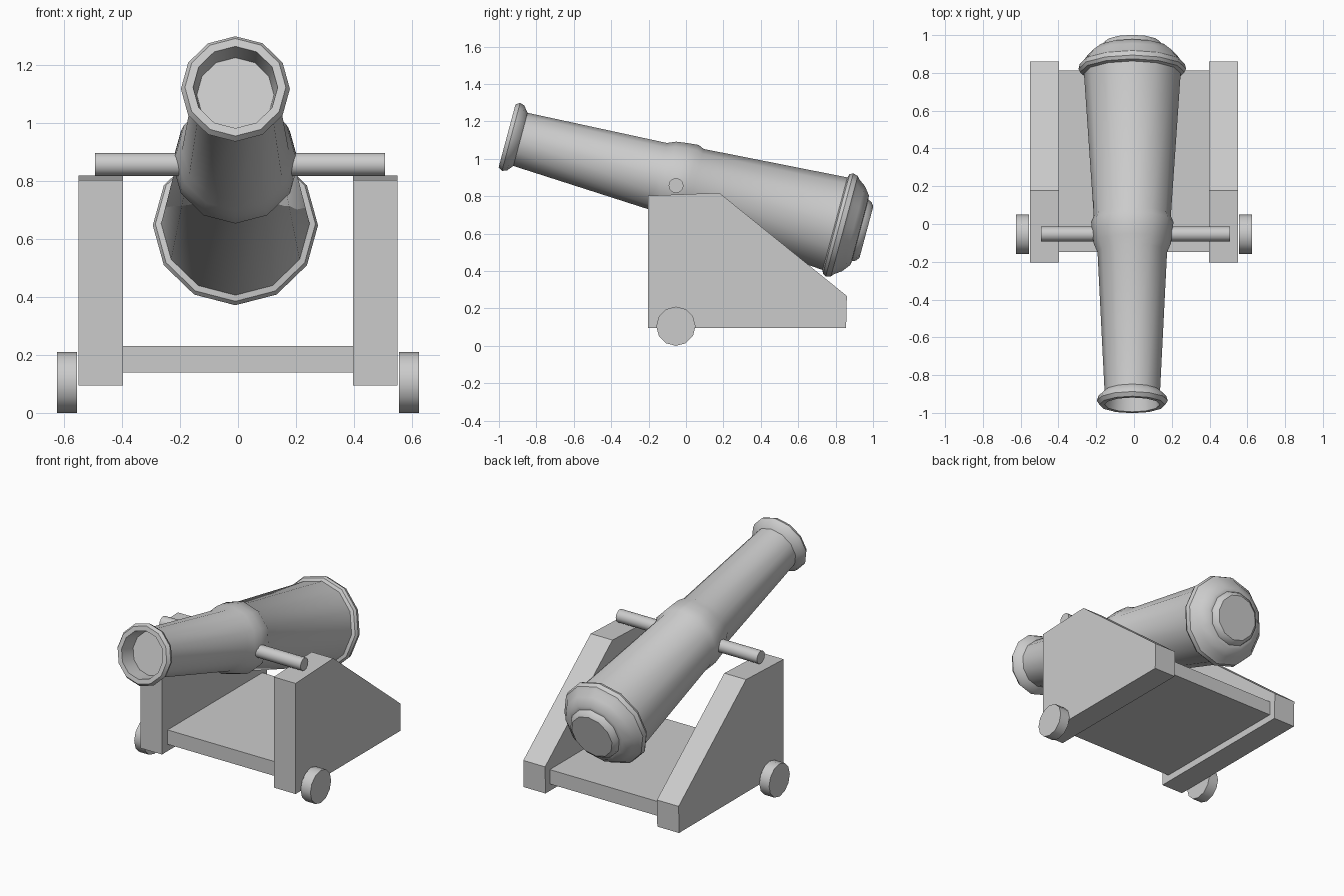
import bpy, bmesh
from math import sin, cos, pi, radians

if "Cube" in bpy.data.objects:
    bpy.data.objects.remove(bpy.data.objects["Cube"])


def finish(name, bm, smooth=False):
    bmesh.ops.recalc_face_normals(bm, faces=bm.faces[:])
    mesh = bpy.data.meshes.new(name)
    bm.to_mesh(mesh)
    bm.free()
    ob = bpy.data.objects.new(name, mesh)
    bpy.context.collection.objects.link(ob)
    if smooth:
        bpy.ops.object.select_all(action='DESELECT')
        ob.select_set(True)
        bpy.context.view_layer.objects.active = ob
        bpy.ops.object.shade_smooth_by_angle(angle=radians(35))
    return ob


def lathe(name, profile, sides=12):
    """Spin (height, radius) pairs around local z, closing both ends."""
    bm = bmesh.new()
    rings = [[bm.verts.new((r * cos(2 * pi * i / sides), r * sin(2 * pi * i / sides), h))
              for i in range(sides)] for h, r in profile]
    for a, b in zip(rings, rings[1:]):
        for i in range(sides):
            j = (i + 1) % sides
            bm.faces.new((a[i], a[j], b[j], b[i]))
    bm.faces.new(rings[0])
    bm.faces.new(rings[-1])
    return finish(name, bm, True)


def extrude_x(name, outline, x0, x1):
    """Extrude a (y, z) outline from x0 to x1."""
    bm = bmesh.new()
    a = [bm.verts.new((x0, y, z)) for y, z in outline]
    b = [bm.verts.new((x1, y, z)) for y, z in outline]
    bm.faces.new(a)
    bm.faces.new(b)
    for i in range(len(a)):
        j = (i + 1) % len(a)
        bm.faces.new((a[i], a[j], b[j], b[i]))
    return finish(name, bm)


def rod_x(name, x0, x1, y, z, r):
    ob = lathe(name, [(x0, r), (x1, r)])
    ob.rotation_euler = (0, pi / 2, 0)
    ob.location = (0, y, z)
    return ob


# Barrel: bore floor, muzzle lip, tapered chase, middle band, breech, knob
barrel = lathe("barrel", [
    (0.09, 0.133), (-0.012, 0.146), (-0.012, 0.174), (0.010, 0.188),
    (0.035, 0.180), (0.062, 0.147), (0.823, 0.184), (0.870, 0.204),
    (0.930, 0.212), (0.990, 0.218), (1.022, 0.204), (1.803, 0.256),
    (1.810, 0.276), (1.828, 0.285), (1.855, 0.278), (1.868, 0.262),
    (1.905, 0.236), (1.940, 0.192), (1.942, 0.170), (1.962, 0.162),
    (1.977, 0.142)])
barrel.rotation_euler = (radians(-105), 0, 0)
barrel.location = (-0.009, -0.945, 1.12)

# Cross rod that carries the barrel
rod_x("trunnion", -0.493, 0.507, -0.053, 0.857, 0.04)

# Carriage cheeks and wheels on both sides
cheek = [(-0.203, 0.095), (0.856, 0.095), (0.86, 0.267), (0.178, 0.818), (-0.203, 0.803)]
for side, s in (("left", -1), ("right", 1)):
    extrude_x("cheek_" + side, cheek, s * 0.396, s * 0.55)
    rod_x("wheel_" + side, s * 0.555, s * 0.624, -0.054, 0.105, 0.105)

# Floor board between the cheeks
extrude_x("floor_board", [(-0.147, 0.139), (0.812, 0.139), (0.812, 0.231), (-0.147, 0.231)],
          -0.397, 0.397)
